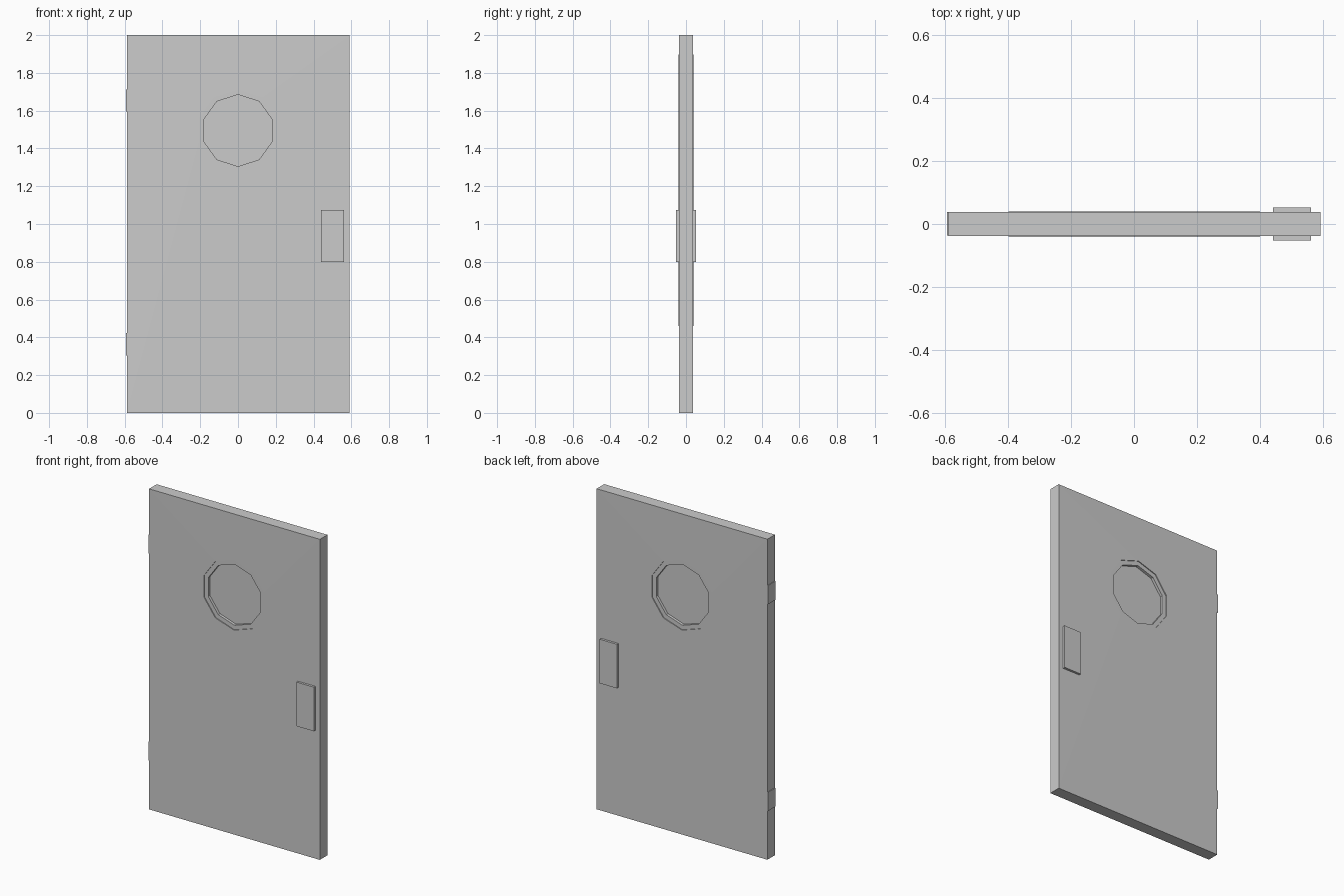
import bpy, bmesh, math

if "Cube" in bpy.data.objects:
    bpy.data.objects.remove(bpy.data.objects["Cube"])

X0, X1, HEIGHT = -0.588, 0.591, 2.0
HALF = 0.0373            # half thickness at the door edges
WIN_Z, SIDES = 1.495, 10


def finish(name, bm):
    bmesh.ops.recalc_face_normals(bm, faces=bm.faces)
    mesh = bpy.data.meshes.new(name)
    bm.to_mesh(mesh)
    bm.free()
    obj = bpy.data.objects.new(name, mesh)
    bpy.context.collection.objects.link(obj)


def box(name, x0, x1, y0, y1, z0, z1):
    bm = bmesh.new()
    bmesh.ops.create_cube(bm, size=1)
    for v in bm.verts:
        v.co.x = x0 + (v.co.x + 0.5) * (x1 - x0)
        v.co.y = y0 + (v.co.y + 0.5) * (y1 - y0)
        v.co.z = z0 + (v.co.z + 0.5) * (z1 - z0)
    finish(name, bm)


def door_leaf():
    bm = bmesh.new()
    corners = {}
    for s in (-1, 1):
        # Door outline corners, counter-clockwise from top right
        c = [bm.verts.new((x, s * HALF, z)) for x, z in
             ((X1, HEIGHT), (X0, HEIGHT), (X0, 0), (X1, 0))]
        corners[s] = c
        # Stepped porthole: radius and distance from the middle plane
        rings = []
        for r, y in ((0.218, 0.0403), (0.218, 0.035), (0.19, 0.035), (0.19, 0.018)):
            angles = [math.radians(90 + 36 * i) for i in range(SIDES)]
            rings.append([bm.verts.new((r * math.cos(a), s * y, WIN_Z + r * math.sin(a)))
                          for a in angles])
        # Slightly domed skin from the outline to the porthole
        outer = rings[0]
        bm.faces.new((c[0], c[1], outer[0]))
        bm.faces.new((c[2], c[3], outer[5]))
        for i, owner in enumerate((1, 1, (1, 2), 2, 2, 3, 3, (3, 0), 0, 0)):
            a, b = outer[i], outer[(i + 1) % SIDES]
            if isinstance(owner, tuple):
                bm.faces.new((a, c[owner[0]], c[owner[1]], b))
            else:
                bm.faces.new((a, c[owner], b))
        for ra, rb in zip(rings, rings[1:]):
            for i in range(SIDES):
                j = (i + 1) % SIDES
                bm.faces.new((ra[i], ra[j], rb[j], rb[i]))
        # Window pane
        bm.faces.new(rings[-1])
    # Door edges
    f, b = corners[-1], corners[1]
    for i in range(4):
        j = (i + 1) % 4
        bm.faces.new((f[i], f[j], b[j], b[i]))
    finish("door_leaf", bm)


door_leaf()

# Push plates on both faces
box("front_push_plate", 0.44, 0.56, -0.0525, -0.036, 0.80, 1.075)
box("back_push_plate", 0.44, 0.56, 0.036, 0.0525, 0.80, 1.075)

# Hinge plates on the left edge
for name, z in (("lower_hinge", 0.305), ("upper_hinge", 1.595)):
    box(name, -0.5925, -0.58, -0.036, 0.0373, z, z + 0.117)
